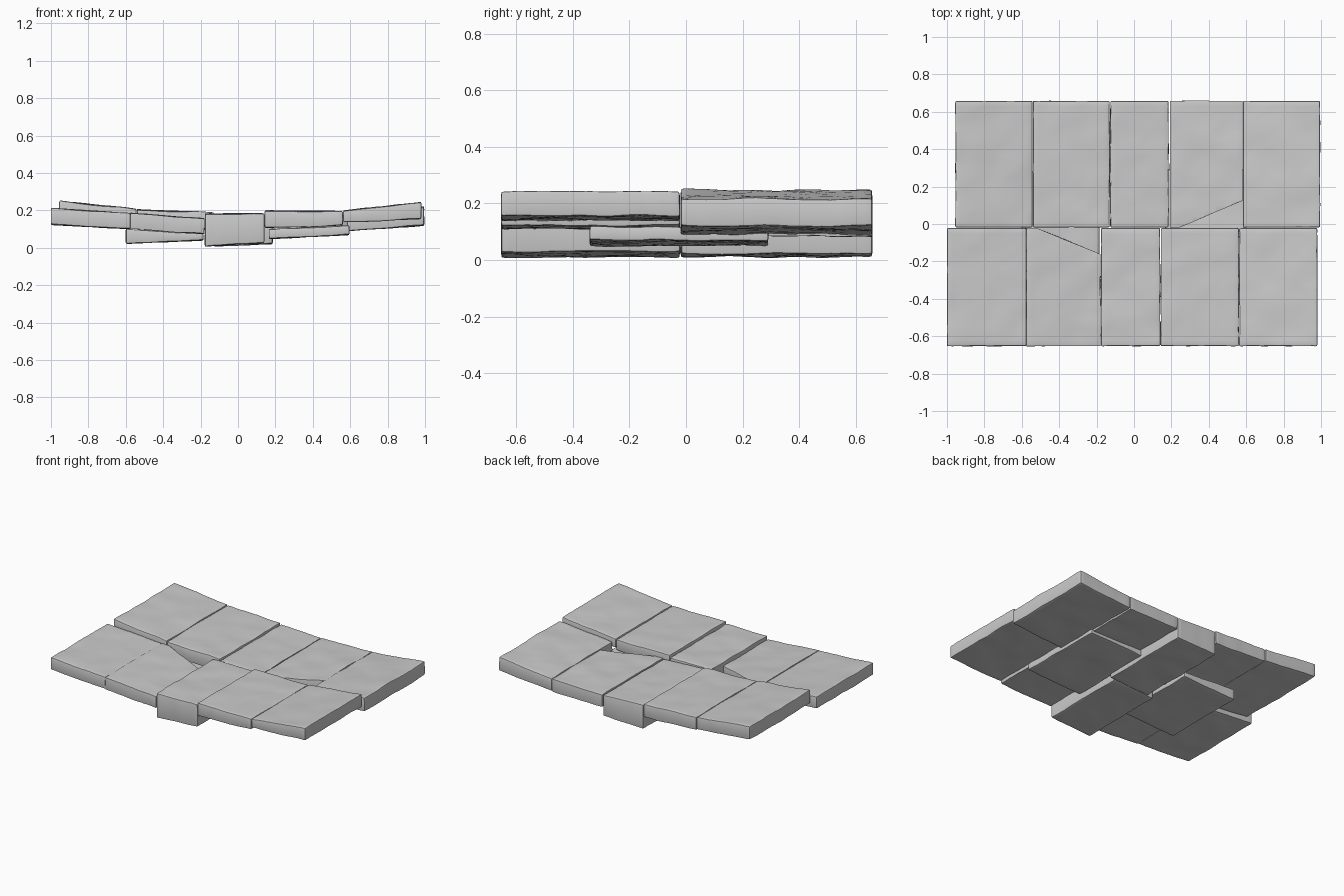
import bpy, bmesh, math
from mathutils import Vector, noise

if "Cube" in bpy.data.objects:
    bpy.data.objects.remove(bpy.data.objects["Cube"])


def slab(name, x0, x1, y0, y1, bottom, top, seed, chip=None):
    """Worn stone: bottom/top give z at the left and right ends; chip is a cut line (p, q), left side removed."""
    bm = bmesh.new()
    bmesh.ops.create_cube(bm, size=1)
    for v in bm.verts:
        t = v.co.x + 0.5
        b = bottom[0] + (bottom[1] - bottom[0]) * t
        h = top[0] + (top[1] - top[0]) * t
        v.co = (x0 + (x1 - x0) * t, y0 + (y1 - y0) * (v.co.y + 0.5), h if v.co.z > 0 else b)

    def cut(co, no, **kw):
        geom = bm.verts[:] + bm.edges[:] + bm.faces[:]
        return bmesh.ops.bisect_plane(bm, geom=geom, plane_co=co, plane_no=no, **kw)

    # even grid for the uneven surface
    nx, ny = round((x1 - x0) / 0.03), round((y1 - y0) / 0.03)
    for i in range(1, nx):
        cut((x0 + (x1 - x0) * i / nx, 0, 0), (1, 0, 0))
    for i in range(1, ny):
        cut((0, y0 + (y1 - y0) * i / ny, 0), (0, 1, 0))

    # broken corner
    if chip:
        p, q = Vector((*chip[0], 0)), Vector((*chip[1], 0))
        d = q - p
        r = cut(p, (-d.y, d.x, 0), clear_outer=True)
        edges = [e for e in r["geom_cut"] if isinstance(e, bmesh.types.BMEdge)]
        bmesh.ops.holes_fill(bm, edges=edges, sides=0)

    # worn edges, then chiselled undulation
    bm.normal_update()
    sharp = [e for e in bm.edges if len(e.link_faces) == 2 and e.calc_face_angle() > math.radians(50)]
    bmesh.ops.bevel(bm, geom=sharp, offset=0.009, segments=2, profile=0.6,
                    affect='EDGES', clamp_overlap=True)
    off = Vector((seed * 7.3, seed * 3.1, seed * 1.7))
    for v in bm.verts:
        c = v.co.copy()
        big = noise.noise(Vector((c.x * 5 + c.y * 3, c.y * 6 - c.x * 3, c.z * 4)) + off)
        fine = noise.noise(c * 22 + off)
        v.co.z += 0.006 * big + 0.002 * fine
        v.co.x += 0.002 * noise.noise(c * 14 - off)
        v.co.y += 0.002 * noise.noise(c * 17 + off * 2)
    bmesh.ops.recalc_face_normals(bm, faces=bm.faces)
    me = bpy.data.meshes.new(name)
    bm.to_mesh(me)
    bm.free()
    ob = bpy.data.objects.new(name, me)
    bpy.context.collection.objects.link(ob)
    bpy.ops.object.select_all(action='DESELECT')
    ob.select_set(True)
    bpy.context.view_layer.objects.active = ob
    bpy.ops.object.shade_smooth_by_angle(angle=math.radians(35))


# front row: x range, bottom z (left, right), top z (left, right), chip line
front = [
    (-1.0, -0.575, (.125, .10), (.212, .182), None),
    (-0.575, -0.18, (.103, .075), (.185, .155), ((-.18, -.16), (-.53, -.018))),
    (-0.177, 0.14, (.008, .03), (.182, .183), None),
    (0.143, 0.56, (.108, .12), (.198, .194), None),
    (0.563, 0.98, (.137, .155), (.198, .243), None),
]
# back row
back = [
    (-0.955, -0.543, (.155, .12), (.25, .207), None),
    (-0.54, -0.13, (.115, .095), (.205, .187), None),
    (-0.127, 0.185, (.01, .02), (.18, .165), None),
    (0.192, 0.58, (.085, .085), (.165, .175), ((.23, -.025), (.58, .125))),
    (0.583, 0.995, (.09, .12), (.178, .218), None),
]
for n, (x0, x1, b, t, chip) in enumerate(front):
    if chip:
        chip = (chip[0], chip[1])
        # keep the front side: removed part lies towards +y
        chip = (chip[1], chip[0])
    slab(f"front_slab_{n + 1}", x0, x1, -.653, -.022, b, t, n + 1, chip and (chip[0], chip[1]))
for n, (x0, x1, b, t, chip) in enumerate(back):
    # keep the back side: removed part lies towards -y
    slab(f"back_slab_{n + 1}", x0, x1, -.018, .658, b, t, n + 11, chip and (chip[1], chip[0]))

# lower slabs bridging the two rows
slab("lower_slab_left", -0.6, -0.185, -.33, .28, (.022, .04), (.10, .073), 21)
slab("lower_slab_right", 0.165, 0.595, -.34, .29, (.05, .07), (.10, .118), 22)
